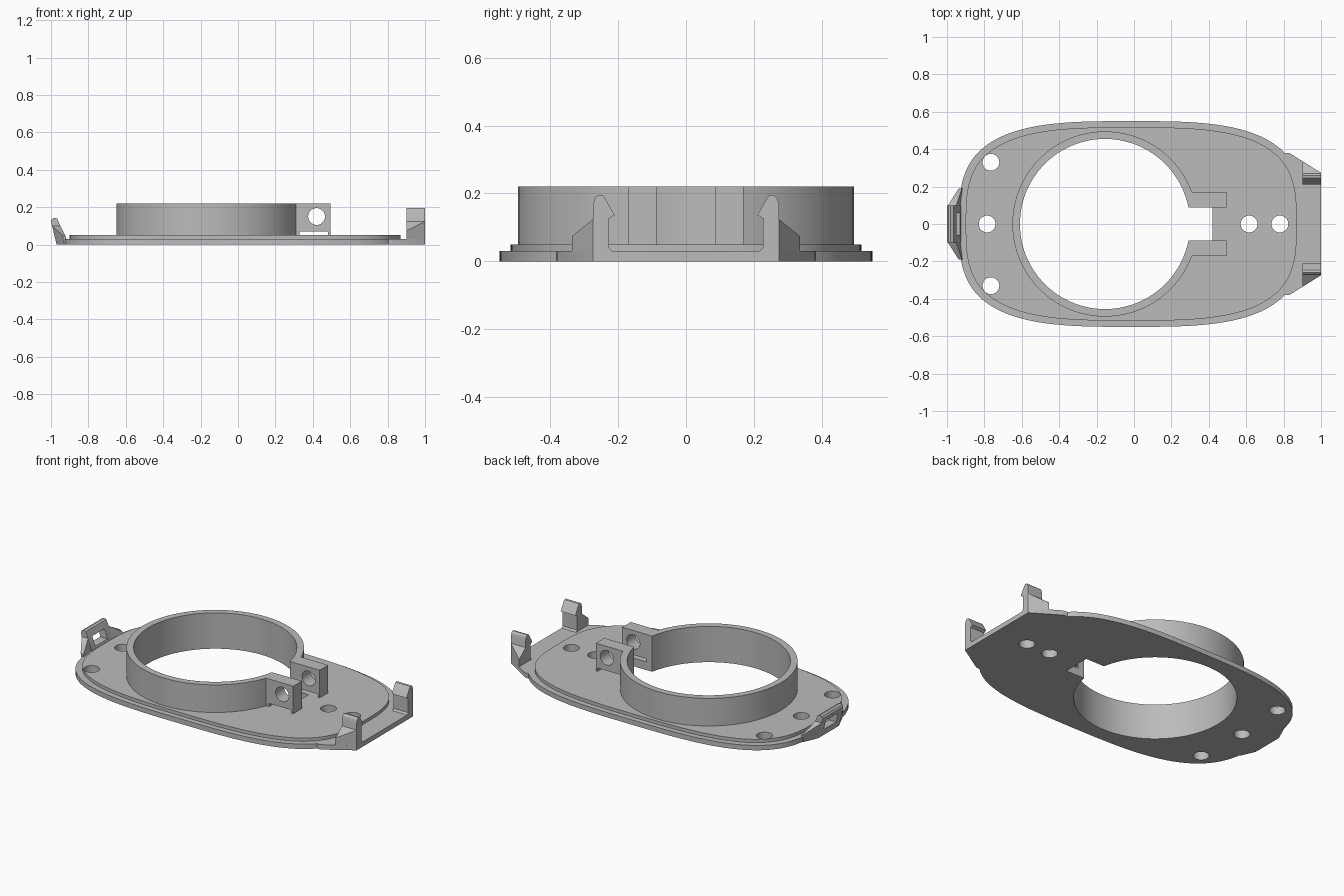
import bpy, bmesh
from math import sin, cos, asin, pi, copysign

cube = bpy.data.objects.get("Cube")
if cube:
    bpy.data.objects.remove(cube, do_unlink=True)

GREY = (0.5, 0.5, 0.5, 1)
mat = bpy.data.materials.new("plain grey plastic")
mat.use_nodes = True
mat.diffuse_color = GREY
mat.node_tree.nodes["Principled BSDF"].inputs["Base Color"].default_value = GREY


def finish(name, bm):
    """Clean the mesh, shade it and link it as a named part."""
    bmesh.ops.remove_doubles(bm, verts=bm.verts, dist=1e-5)
    bmesh.ops.recalc_face_normals(bm, faces=bm.faces)
    mesh = bpy.data.meshes.new(name)
    bm.to_mesh(mesh)
    bm.free()
    mesh.materials.append(mat)
    mesh.polygons.foreach_set("use_smooth", [True] * len(mesh.polygons))
    mesh.set_sharp_from_angle(angle=pi / 6)
    obj = bpy.data.objects.new(name, mesh)
    bpy.context.collection.objects.link(obj)
    return obj


def prism(name, loops, lo, hi, axis="z"):
    """Extrude an outline with holes along an axis from lo to hi."""
    curve = bpy.data.curves.new(name + "_outline", "CURVE")
    curve.dimensions = "2D"
    curve.fill_mode = "BOTH"
    curve.extrude = (hi - lo) / 2
    for loop in loops:
        spline = curve.splines.new("POLY")
        spline.points.add(len(loop) - 1)
        for point, (u, v) in zip(spline.points, loop):
            point.co = (u, v, 0, 1)
        spline.use_cyclic_u = True
    helper = bpy.data.objects.new(name + "_outline", curve)
    bpy.context.collection.objects.link(helper)
    graph = bpy.context.evaluated_depsgraph_get()
    filled = bpy.data.meshes.new_from_object(helper.evaluated_get(graph))
    bm = bmesh.new()
    bm.from_mesh(filled)
    bpy.data.objects.remove(helper)
    bpy.data.curves.remove(curve)
    bpy.data.meshes.remove(filled)
    for vert in bm.verts:
        u, v, w = vert.co
        w += (lo + hi) / 2
        vert.co = {"x": (w, u, v), "y": (u, w, v), "z": (u, v, w)}[axis]
    return finish(name, bm)


def hull(name, points):
    bm = bmesh.new()
    for p in points:
        bm.verts.new(p)
    bmesh.ops.convex_hull(bm, input=bm.verts)
    return finish(name, bm)


def arc(cx, cy, r, start, end, n):
    return [(cx + r * cos(start + (end - start) * i / n),
             cy + r * sin(start + (end - start) * i / n)) for i in range(n + 1)]


def circle(cx, cy, r=0.045):
    return arc(cx, cy, r, 0, 2 * pi, 32)[:-1]


def rounded(cx, a, b, n=3.2, steps=128):
    """Superellipse outline running anticlockwise from -x."""
    def power(t):
        return copysign(abs(t) ** (2 / n), t)
    return [(cx - a * power(cos(2 * pi * i / steps)),
             -b * power(sin(2 * pi * i / steps))) for i in range(steps)]


# Keyhole opening and screw holes shared by both plate layers
RING_X, INNER, OUTER, SLOT, EAR = -0.155, 0.455, 0.495, 0.087, 0.17
inner_a, outer_a = asin(SLOT / INNER), asin(EAR / OUTER)
keyhole = arc(RING_X, 0, INNER, inner_a, 2 * pi - inner_a, 96)
keyhole += [(0.42, -SLOT), (0.42, SLOT)]
holes = [keyhole] + [circle(x, y) for x, y in
                     [(-0.765, 0.33), (-0.765, -0.33), (-0.785, 0), (0.615, 0), (0.78, 0)]]

# Base plate with the flared straight end
base = rounded(-0.015, 0.92, 0.55)
tail = [(0.83, 0.38), (1, 0.274)]
lower = [p for p in base if p[1] < 0 and p[0] < 0.81]
upper = [p for p in base if p[1] >= 0 and p[0] < 0.81]
start = [p for p in upper if p[1] < 1e-6]
upper = [p for p in upper if p[1] >= 1e-6]
outline = start + lower + [(x, -y) for x, y in tail] + tail[::-1] + upper
prism("base_plate", [outline] + holes, 0, 0.03)

# Raised inner layer
prism("raised_plate", [rounded(-0.015, 0.885, 0.517)] + holes, 0.03, 0.05)

# Open clamp ring
ring = arc(RING_X, 0, OUTER, outer_a, 2 * pi - outer_a, 96)
ring += arc(RING_X, 0, INNER, 2 * pi - inner_a, inner_a, 96)
prism("clamp_ring", [ring], 0.05, 0.22)

# Clamp ears with bolt holes and a slit below
ear = [(0.292, 0.05), (0.33, 0.05), (0.33, 0.07), (0.482, 0.07),
       (0.482, 0.05), (0.495, 0.05), (0.495, 0.22), (0.292, 0.22)]
for side, s in (("left", 1), ("right", -1)):
    lo, hi = sorted((s * SLOT, s * EAR))
    prism("clamp_ear_" + side, [ear, circle(0.42, 0.15)], lo, hi, "y")

# Snap hooks and their gussets at the straight end
hook = [(0.274, 0), (0.274, 0.168), (0.268, 0.187), (0.258, 0.196), (0.246, 0.194),
        (0.239, 0.187), (0.21, 0.136), (0.227, 0.127), (0.227, 0.04), (0.217, 0.03),
        (0.217, 0)]
for side, s in (("left", 1), ("right", -1)):
    prism("snap_hook_" + side, [[(s * y, z) for y, z in hook]], 0.9, 1, "x")
    hull("snap_hook_gusset_" + side,
         [(x, s * y, z) for x, y, top in
          ((0.9, 0.274, 0.124), (1, 0.274, 0.124), (0.9, 0.336, 0.074))
          for z in (0, top)])

# Leaning latch loop at the rounded end: posts, top bar and foot around a window
post = [(-0.92, 0), (-0.97, 0), (-1, 0.125), (-0.993, 0.138), (-0.98, 0.143),
        (-0.966, 0.138), (-0.952, 0.105), (-0.925, 0.03)]
bar = [(-0.994, 0.1), (-1, 0.125), (-0.993, 0.138), (-0.98, 0.143),
       (-0.966, 0.138), (-0.952, 0.105), (-0.95, 0.1)]
foot = [(-0.92, 0), (-0.97, 0), (-0.98, 0.042), (-0.93, 0.042), (-0.925, 0.03)]
prism("latch_top_bar", [bar], -0.06, 0.06, "y")
prism("latch_foot", [foot], -0.06, 0.06, "y")
for side, s in (("left", 1), ("right", -1)):
    lo, hi = sorted((s * 0.06, s * 0.1))
    prism("latch_post_" + side, [post], lo, hi, "y")
    hull("latch_gusset_" + side,
         [(x, s * y, z) for x, y, z in
          ((-0.97, 0.1, 0), (-0.92, 0.1, 0), (-0.93, 0.19, 0), (-0.91, 0.19, 0),
           (-0.994, 0.1, 0.1), (-0.95, 0.1, 0.1), (-0.938, 0.19, 0.05), (-0.92, 0.19, 0.04))])
